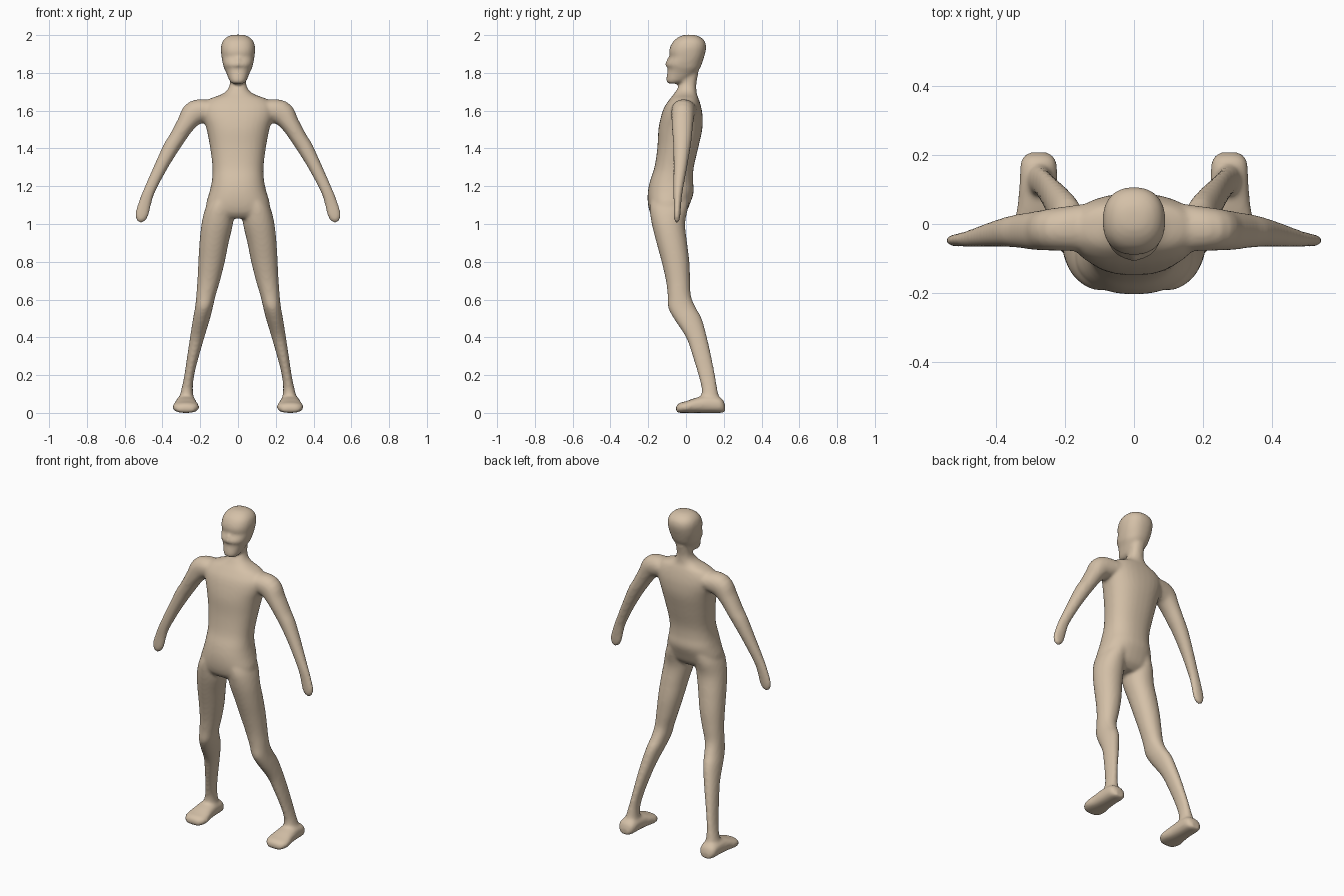
import bpy, bmesh, math
from mathutils import Vector

skin = bpy.data.materials.new("warm beige")
skin.diffuse_color = (0.66, 0.53, 0.39, 1)
bm = bmesh.new()


def smooth_rows(rows, n=4):
    """Catmull-Rom interpolation between rows of section values."""
    out = []
    for i in range(len(rows) - 1):
        p0, p1, p2 = rows[max(i - 1, 0)], rows[i], rows[i + 1]
        p3 = rows[min(i + 2, len(rows) - 1)]
        for k in range(n):
            t = k / n
            out.append([0.5 * (2 * b + (c - a) * t + (2 * a - 5 * b + 4 * c - d) * t * t
                               + (3 * b - a - 3 * c + d) * t ** 3)
                        for a, b, c, d in zip(p0, p1, p2, p3)])
    return out + [list(rows[-1])]


def loft(sections, power=2.3, seg=32):
    """Closed skin through (centre, half axis u, half axis v) sections."""
    loops = []
    for c, u, v in sections:
        ring = []
        for k in range(seg):
            a = 2 * math.pi * k / seg
            co, si = math.cos(a), math.sin(a)
            ring.append(bm.verts.new(c + u * math.copysign(abs(co) ** (2 / power), co)
                                     + v * math.copysign(abs(si) ** (2 / power), si)))
        loops.append(ring)
    faces = [bm.faces.new(loops[0]), bm.faces.new(loops[-1])]
    for r, s in zip(loops, loops[1:]):
        for k in range(seg):
            j = (k + 1) % seg
            faces.append(bm.faces.new((r[k], r[j], s[j], s[k])))
    bmesh.ops.recalc_face_normals(bm, faces=faces)


def upright(rows, side=1, power=2.3):
    """Rows: height, centre x, half width, front y, back y."""
    loft([(Vector((side * x, (f + b) / 2, z)), Vector((w, 0, 0)), Vector((0, (b - f) / 2, 0)))
          for z, x, w, f, b in smooth_rows(rows)], power)


# torso and neck
upright([(1.80, 0, .043, -.025, .066), (1.745, 0, .043, -.03, .055), (1.71, 0, .056, -.05, .055),
         (1.685, 0, .09, -.067, .058), (1.66, 0, .155, -.087, .068), (1.62, 0, .19, -.114, .08),
         (1.57, 0, .188, -.132, .088), (1.50, 0, .166, -.146, .086), (1.40, 0, .147, -.152, .064),
         (1.30, 0, .135, -.167, .041), (1.23, 0, .138, -.19, .037), (1.17, 0, .151, -.202, .041),
         (1.11, 0, .168, -.202, .022), (1.06, 0, .165, -.19, 0), (1.03, 0, .11, -.165, -.035)])

# head with brow, nose and chin in its front profile
upright([(1.744, 0, .034, -.096, -.04), (1.76, 0, .046, -.105, .005), (1.80, 0, .062, -.099, .055),
         (1.825, 0, .074, -.096, .074), (1.842, 0, .079, -.106, .082), (1.865, 0, .084, -.096, .09),
         (1.885, 0, .087, -.086, .096), (1.91, 0, .09, -.09, .103), (1.94, 0, .09, -.083, .107),
         (1.97, 0, .08, -.065, .098), (1.992, 0, .056, -.035, .072), (2.002, 0, .025, -.005, .04)])

# nose
loft([(Vector((0, y, z)), Vector((w, 0, 0)), Vector((0, .02, 0)))
      for y, z, w in ((-.08, 1.88, .008), (-.088, 1.855, .014), (-.09, 1.836, .016))])

LEG = [(1.14, .075, .07, -.187, .02), (1.08, .098, .076, -.192, .01), (1.0, .11, .083, -.181, -.005),
       (.9, .127, .077, -.156, .006), (.8, .14, .07, -.129, .018), (.7, .155, .06, -.106, .022),
       (.62, .17, .051, -.097, .026), (.56, .18, .047, -.095, .05), (.5, .193, .045, -.065, .083),
       (.4, .216, .038, 0, .111), (.3, .238, .031, .035, .134), (.2, .258, .026, .065, .154),
       (.12, .27, .031, .083, .167), (.05, .275, .046, .07, .185)]
# x, y, z, half thickness, half depth
ARM = [(.13, -.01, 1.605, .05, .07), (.225, -.015, 1.59, .066, .062), (.275, -.019, 1.53, .05, .057),
       (.325, -.02, 1.45, .043, .05), (.357, -.022, 1.40, .042, .045), (.41, -.03, 1.30, .035, .036),
       (.47, -.042, 1.175, .031, .025), (.493, -.045, 1.11, .034, .02), (.508, -.047, 1.055, .036, .018),
       (.516, -.048, 1.025, .027, .015), (.52, -.048, 1.008, .012, .009)]
# y, half width, half height
FOOT = [(.207, .026, .022), (.185, .05, .04), (.12, .055, .046), (.06, .06, .041),
        (.0, .07, .031), (-.035, .06, .026), (-.053, .035, .018)]

for s in (-1, 1):
    # leg
    upright(LEG, s, 2.1)
    # arm and mitten hand, sections square to the arm's slope
    rows = smooth_rows(ARM)
    secs = []
    for i, (x, y, z, t, d) in enumerate(rows):
        a, b = rows[max(i - 1, 0)], rows[min(i + 1, len(rows) - 1)]
        u = Vector((s * (a[2] - b[2]), 0, b[0] - a[0])).normalized()
        secs.append((Vector((s * x, y, z)), u * t, Vector((0, d, 0))))
    loft(secs, 2.1)
    # foot, flat on the ground
    loft([(Vector((s * .276, y, h)), Vector((w, 0, 0)), Vector((0, 0, h)))
          for y, w, h in smooth_rows(FOOT)], 2.4)

mesh = bpy.data.meshes.new("body")
bm.to_mesh(mesh)
bm.free()
body = bpy.data.objects.new("body", mesh)
bpy.context.collection.objects.link(body)
mesh.materials.append(skin)

# blend all parts into one continuous skin
fuse = body.modifiers.new("fuse", 'REMESH')
fuse.mode = 'VOXEL'
fuse.voxel_size = .009
fuse.use_smooth_shade = True
soften = body.modifiers.new("soften", 'SMOOTH')
soften.factor = .5
soften.iterations = 7
